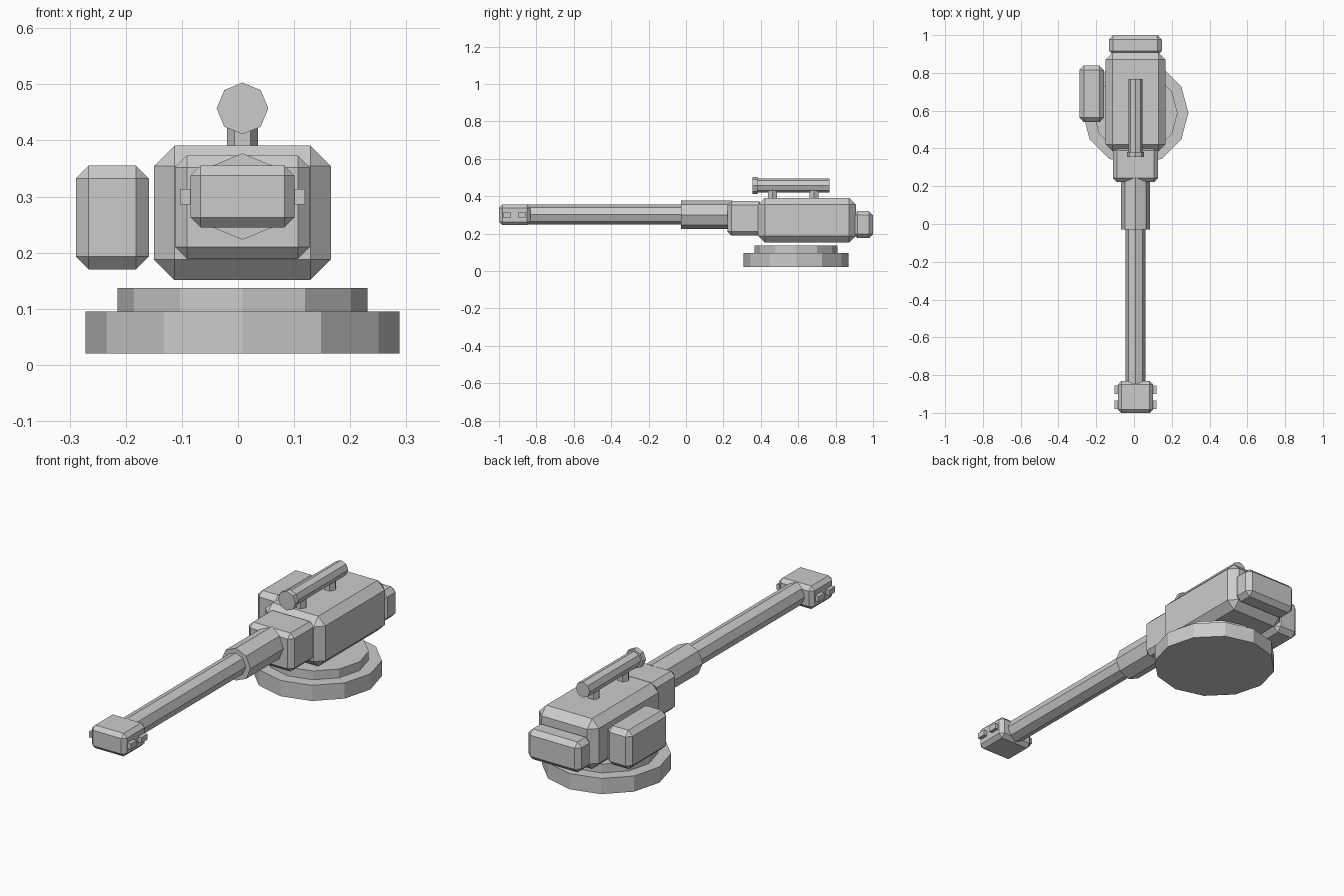
import bpy, bmesh, math
from mathutils import Matrix

if "Cube" in bpy.data.objects:
    bpy.data.objects.remove(bpy.data.objects["Cube"])

CX = 0.008   # centre line of the gun
BY = 0.588   # turntable centre


def add_object(name, bm):
    mesh = bpy.data.meshes.new(name)
    bm.to_mesh(mesh)
    bm.free()
    obj = bpy.data.objects.new(name, mesh)
    bpy.context.collection.objects.link(obj)
    return obj


def box(name, x, y, z, chamfer=0.0):
    """Box from (min, max) ranges with single-segment chamfered edges."""
    bm = bmesh.new()
    size = [b - a for a, b in (x, y, z)]
    mid = [(a + b) / 2 for a, b in (x, y, z)]
    bmesh.ops.create_cube(bm, size=1, matrix=Matrix.Translation(mid) @ Matrix.Diagonal((*size, 1)))
    obj = add_object(name, bm)
    if chamfer:
        mod = obj.modifiers.new("chamfer", 'BEVEL')
        mod.width = chamfer
        mod.segments = 1
        mod.limit_method = 'NONE'
    return obj


def prism(name, sides, radius, start, end, axis, a, b):
    """Regular prism along Z (a, b = x, y) or Y (a, b = x, z), a vertex on each axis."""
    bm = bmesh.new()
    mid = (start + end) / 2
    if axis == 'Z':
        m = Matrix.Translation((a, b, mid))
    else:
        m = Matrix.Translation((a, mid, b)) @ Matrix.Rotation(math.pi / 2, 4, 'X')
    # create_cone starts at +Y; a quarter turn puts a vertex on +X
    m = m @ Matrix.Rotation(math.pi / 2, 4, 'Z')
    bmesh.ops.create_cone(bm, cap_ends=True, segments=sides, radius1=radius,
                          radius2=radius, depth=end - start, matrix=m)
    return add_object(name, bm)


# Turntable
prism("turntable_base", 12, 0.28, 0.02, 0.095, 'Z', CX, BY)
prism("turntable_ring", 12, 0.223, 0.095, 0.137, 'Z', CX, BY)

# Receiver, front collar, rear cap and side box
box("receiver", (-0.15, 0.166), (0.385, 0.908), (0.151, 0.391), 0.037)
box("front_collar", (-0.112, 0.128), (0.222, 0.41), (0.189, 0.373), 0.021)
box("rear_cap", (-0.133, 0.147), (0.895, 1.0), (0.175, 0.32), 0.022)
box("side_box", (-0.289, -0.159), (0.54, 0.838), (0.17, 0.355), 0.023)

# Barrel
prism("barrel_sleeve", 8, 0.077, -0.028, 0.248, 'Y', CX, 0.3)
prism("barrel", 8, 0.053, -0.85, 0.0, 'Y', CX, 0.302)
box("muzzle_block", (-0.085, 0.101), (-1.0, -0.832), (0.245, 0.355), 0.018)

# Muzzle vents, two per side
for side in (-1, 1):
    for i, y in enumerate((-0.957, -0.877)):
        xs = sorted((CX + side * 0.08, CX + side * 0.111))
        box(f"muzzle_vent_{side}_{i}", xs, (y - 0.022, y + 0.022), (0.286, 0.313))

# Sight on two posts
prism("sight_tube", 8, 0.037, 0.37, 0.768, 'Y', CX, 0.457)
prism("sight_front_ring", 8, 0.046, 0.356, 0.382, 'Y', CX, 0.457)
for i, y in enumerate((0.463, 0.684)):
    prism(f"sight_post_{i}", 6, 0.028, 0.38, 0.445, 'Z', CX, y)
